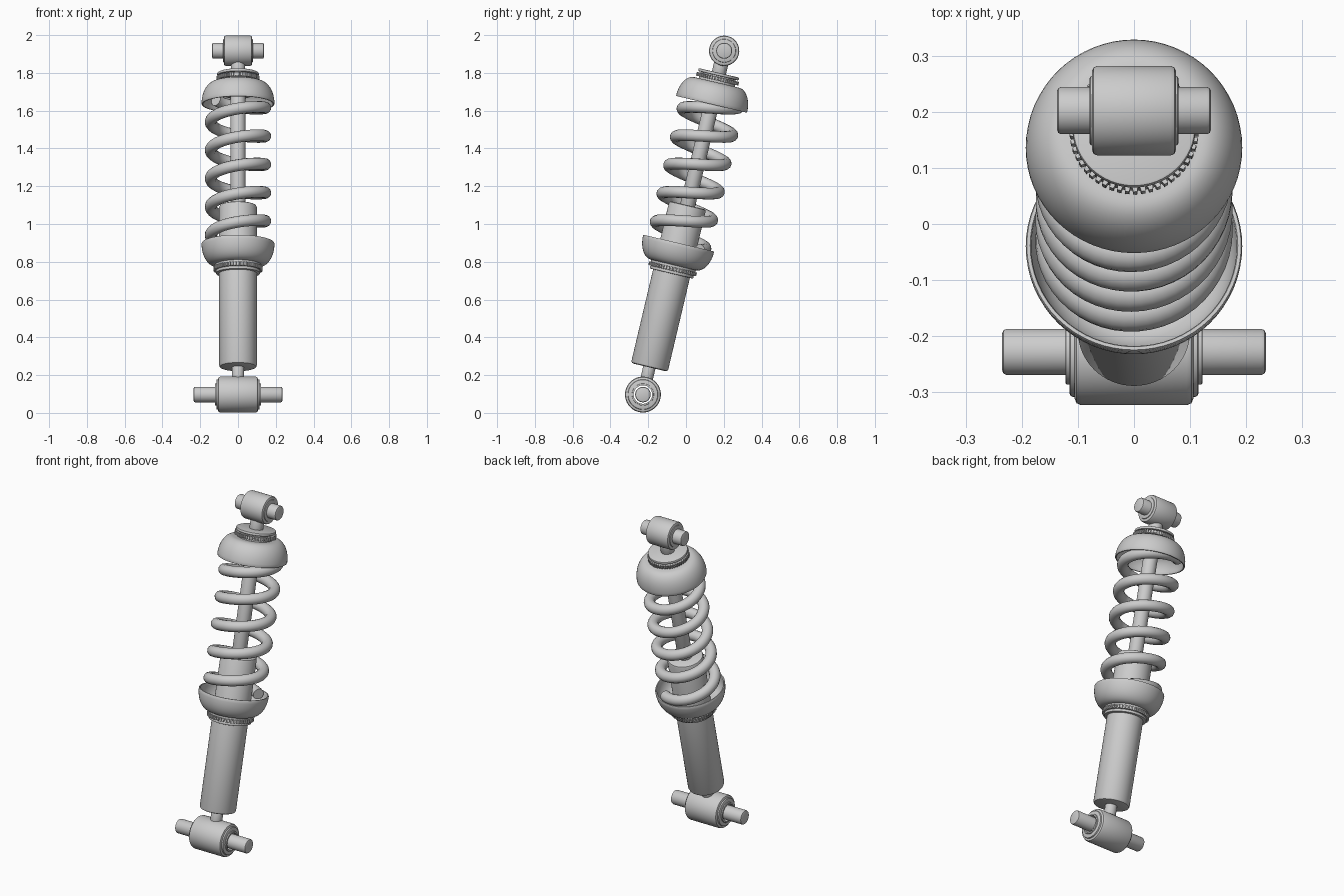
import bpy, bmesh, math
from mathutils import Matrix

if "Cube" in bpy.data.objects:
    bpy.data.objects.remove(bpy.data.objects["Cube"])

# Local frame: origin at the lower eye, local z along the damper axis
TILT = math.atan2(0.43, 1.82)
LEN = math.hypot(0.43, 1.82)
FRAME = Matrix.Translation((0, -0.228, 0.097)) @ Matrix.Rotation(-TILT, 4, 'X')


def finish(bm, name, angle=35):
    bmesh.ops.recalc_face_normals(bm, faces=bm.faces)
    bmesh.ops.transform(bm, matrix=FRAME, verts=bm.verts)
    me = bpy.data.meshes.new(name)
    bm.to_mesh(me)
    bm.free()
    ob = bpy.data.objects.new(name, me)
    bpy.context.collection.objects.link(ob)
    bpy.ops.object.select_all(action='DESELECT')
    ob.select_set(True)
    bpy.context.view_layer.objects.active = ob
    bpy.ops.object.shade_smooth_by_angle(angle=math.radians(angle))
    return ob


def lathe(name, prof, closed=False, cross_at=None, steps=64):
    """Spin (radius, height) points; cross_at lays the axis along x at that height."""
    bm = bmesh.new()
    vs = [bm.verts.new((r, 0, h)) for r, h in prof]
    es = [bm.edges.new(p) for p in zip(vs, vs[1:])]
    if closed:
        es.append(bm.edges.new((vs[-1], vs[0])))
    bmesh.ops.spin(bm, geom=vs + es, cent=(0, 0, 0), axis=(0, 0, 1),
                   angle=math.tau, steps=steps, use_merge=True)
    bmesh.ops.remove_doubles(bm, verts=bm.verts, dist=1e-5)
    if cross_at is not None:
        m = Matrix.Translation((0, 0, cross_at)) @ Matrix.Rotation(math.pi / 2, 4, 'Y')
        bmesh.ops.transform(bm, matrix=m, verts=bm.verts)
    return finish(bm, name)


def rod(name, r, a, b, c=0.006, cross_at=None):
    """Solid bar with chamfered ends."""
    return lathe(name, [(0, a), (r - c, a), (r - c * .3, a + c * .3), (r, a + c), (r, b - c),
                        (r - c * .3, b - c * .3), (r - c, b), (0, b)], cross_at=cross_at)


def tube(name, ri, r, w, c, cross_at):
    """Hollow bush with rounded outer edges, lying across."""
    half = [(ri, w), (r - c, w), (r - c * .3, w - c * .3), (r, w - c)]
    return lathe(name, half + [(p, -h) for p, h in reversed(half)], True, cross_at)


def knurl(name, r, depth, a, b, teeth=50):
    """Toothed adjuster ring."""
    bm = bmesh.new()
    ring = []
    for i in range(teeth):
        for f, rr in ((0, r - depth), (.3, r - depth), (.4, r), (.9, r)):
            t = math.tau * (i + f) / teeth
            ring.append(bm.verts.new((rr * math.cos(t), rr * math.sin(t), a)))
    face = bm.faces.new(ring)
    ext = bmesh.ops.extrude_face_region(bm, geom=[face], use_keep_orig=True)
    bmesh.ops.translate(bm, vec=(0, 0, b - a),
                        verts=[v for v in ext['geom'] if isinstance(v, bmesh.types.BMVert)])
    return finish(bm, name, 20)


def cup(name, base, sign, hole):
    """Rounded spring seat opening along sign."""
    arc = [math.pi / 2 * i / 12 for i in range(13)]
    outer = [(.122 + .071 * math.sin(a), .115 * (1 - math.cos(a))) for a in arc]
    inner = [(.115 + .068 * math.sin(a), .022 + .093 * (1 - math.cos(a))) for a in reversed(arc)]
    pts = [(hole, 0)] + outer + [(.191, .119), (.185, .119)] + inner + [(hole, .022)]
    return lathe(name, [(r, base + sign * h) for r, h in pts], True)


# Lower mounting eye and pin
tube("lower_eye", .062, .095, .106, .012, 0)
tube("lower_bush", .049, .080, .115, .006, 0)
tube("lower_sleeve", .049, .058, .122, .003, 0)
rod("lower_pin", .041, -.235, .235, .008, 0)
rod("lower_stem", .033, .07, .17, .003)

# Damper body and piston rod
rod("damper_body", .1, .148, 1.03, .012)
rod("piston_rod", .04, 1.0, 1.72, .003)

# Lower spring seat with adjuster rings
rod("lower_lock_ring", .118, .658, .674, .004)
knurl("lower_adjuster", .13, .007, .674, .694)
rod("lower_collar", .122, .690, .712, .004)
cup("lower_spring_cup", .705, 1, .095)

# Upper spring seat with adjuster rings
cup("upper_spring_cup", 1.698, -1, .035)
rod("upper_hub", .075, 1.625, 1.69, .006)
rod("upper_collar", .098, 1.69, 1.715, .004)
knurl("upper_adjuster", .115, .007, 1.708, 1.728)
rod("upper_flange", .11, 1.734, 1.750, .005)
rod("upper_neck", .095, 1.715, 1.740, .003)

# Upper mounting eye and pin
rod("upper_stem", .038, 1.74, LEN - .05, .003)
tube("upper_eye", .05, .08, .075, .01, LEN)
tube("upper_bush", .03, .062, .079, .004, LEN)
rod("upper_pin", .042, -.137, .137, .007, LEN)

# Coil spring
cu = bpy.data.curves.new("coil_spring", 'CURVE')
cu.dimensions = '3D'
cu.bevel_depth = .031
cu.bevel_resolution = 5
cu.use_fill_caps = True
n, t0, t1 = 260, -.85, 4.4
sp = cu.splines.new('POLY')
sp.points.add(n)
for i, p in enumerate(sp.points):
    t = t0 + (t1 - t0) * i / n
    a = math.tau * t
    p.co = (.145 * math.cos(a), .145 * math.sin(a), .944 + .154 * t, 1)
spring = bpy.data.objects.new("coil_spring", cu)
spring.matrix_world = FRAME
bpy.context.collection.objects.link(spring)
